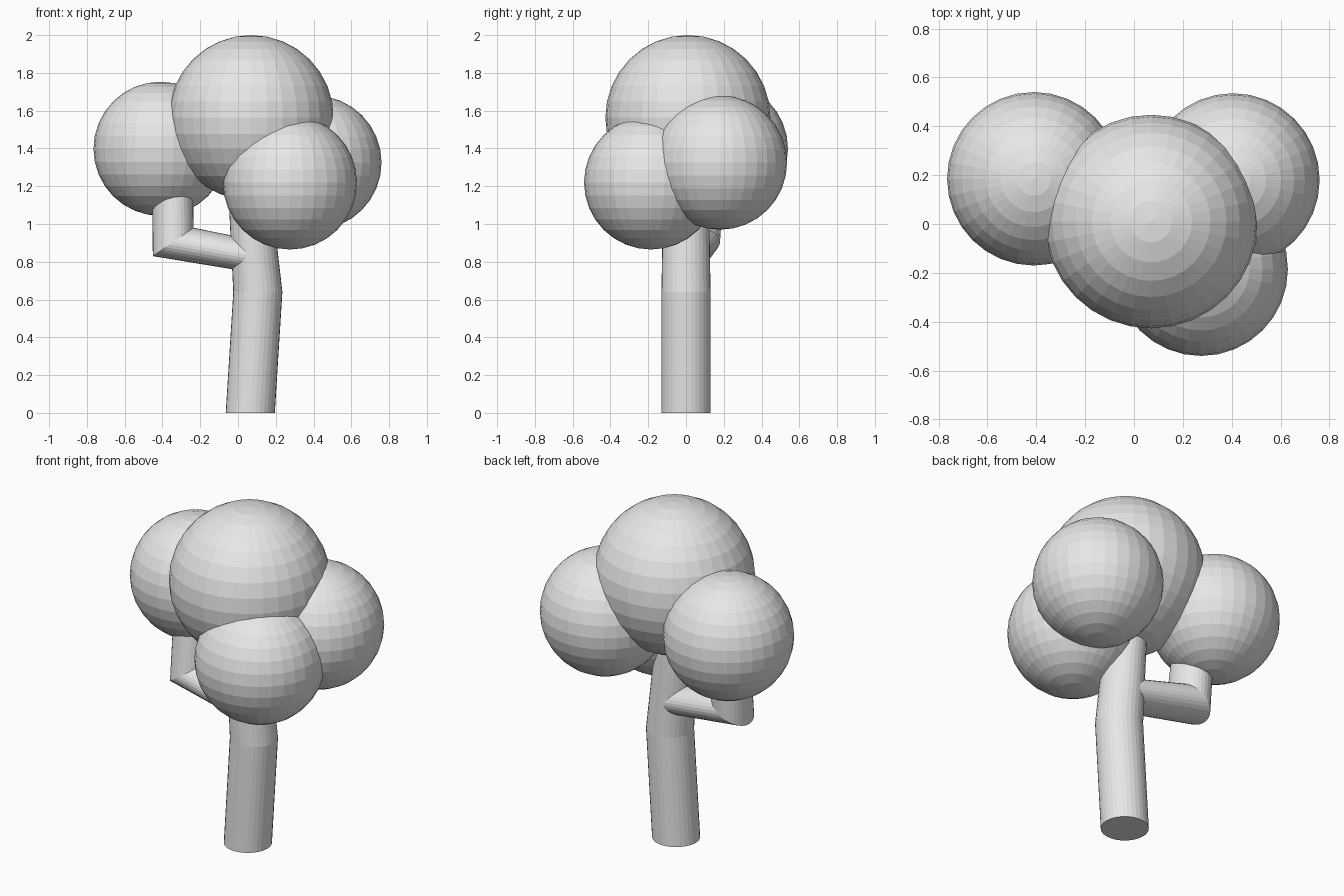
import bpy
import bmesh
from math import sin, cos, tau
from mathutils import Vector

SIDES = 32

cube = bpy.data.objects.get("Cube")
if cube:
    bpy.data.objects.remove(cube, do_unlink=True)

grey = bpy.data.materials.new("plain grey")
grey.use_nodes = True
grey.diffuse_color = (0.8, 0.8, 0.8, 1)
grey.node_tree.nodes["Principled BSDF"].inputs["Base Color"].default_value = (0.8, 0.8, 0.8, 1)


def finish(bm, name):
    bmesh.ops.recalc_face_normals(bm, faces=bm.faces)
    mesh = bpy.data.meshes.new(name)
    bm.to_mesh(mesh)
    bm.free()
    mesh.materials.append(grey)
    obj = bpy.data.objects.new(name, mesh)
    bpy.context.collection.objects.link(obj)
    return obj


def limb(name, rings):
    """Loft elliptical rings: (centre, half axis in the xz plane, half width in y)."""
    bm = bmesh.new()
    loops = []
    for centre, axis, depth in rings:
        loop = []
        for i in range(SIDES):
            a = tau * i / SIDES
            point = Vector(centre) + Vector(axis) * cos(a) + Vector((0, depth, 0)) * sin(a)
            loop.append(bm.verts.new(point))
        loops.append(loop)
    for low, high in zip(loops, loops[1:]):
        for i in range(SIDES):
            j = (i + 1) % SIDES
            bm.faces.new((low[i], low[j], high[j], high[i]))
    bm.faces.new(loops[0])
    bm.faces.new(loops[-1])
    return finish(bm, name)


def foliage(name, centre, radius):
    bm = bmesh.new()
    bmesh.ops.create_uvsphere(bm, u_segments=SIDES, v_segments=SIDES // 2, radius=radius)
    obj = finish(bm, name)
    obj.location = centre


# Trunk with a slight bend
limb("trunk", [
    ((0.065, 0, 0), (0.13, 0, 0), 0.13),
    ((0.105, 0, 0.64), (0.13, 0, 0), 0.13),
    ((0.055, 0, 1.25), (0.11, 0, 0), 0.12),
])

# Side branch with a mitred elbow, rising into the foliage
limb("side_branch", [
    ((0.075, 0, 0.83), (0.01, 0, 0.085), 0.122),
    ((-0.343, 0.05, 0.905), (0.108, 0, 0.075), 0.13),
    ((-0.347, 0.08, 1.2), (0.108, 0, 0.02), 0.12),
])

# Balls of foliage
foliage("crown_foliage", (0.07, 0.01, 1.563), 0.437)
foliage("right_foliage", (-0.41, 0.185, 1.398), 0.355)
foliage("left_foliage", (0.405, 0.18, 1.325), 0.355)
foliage("front_foliage", (0.275, -0.185, 1.22), 0.355)
